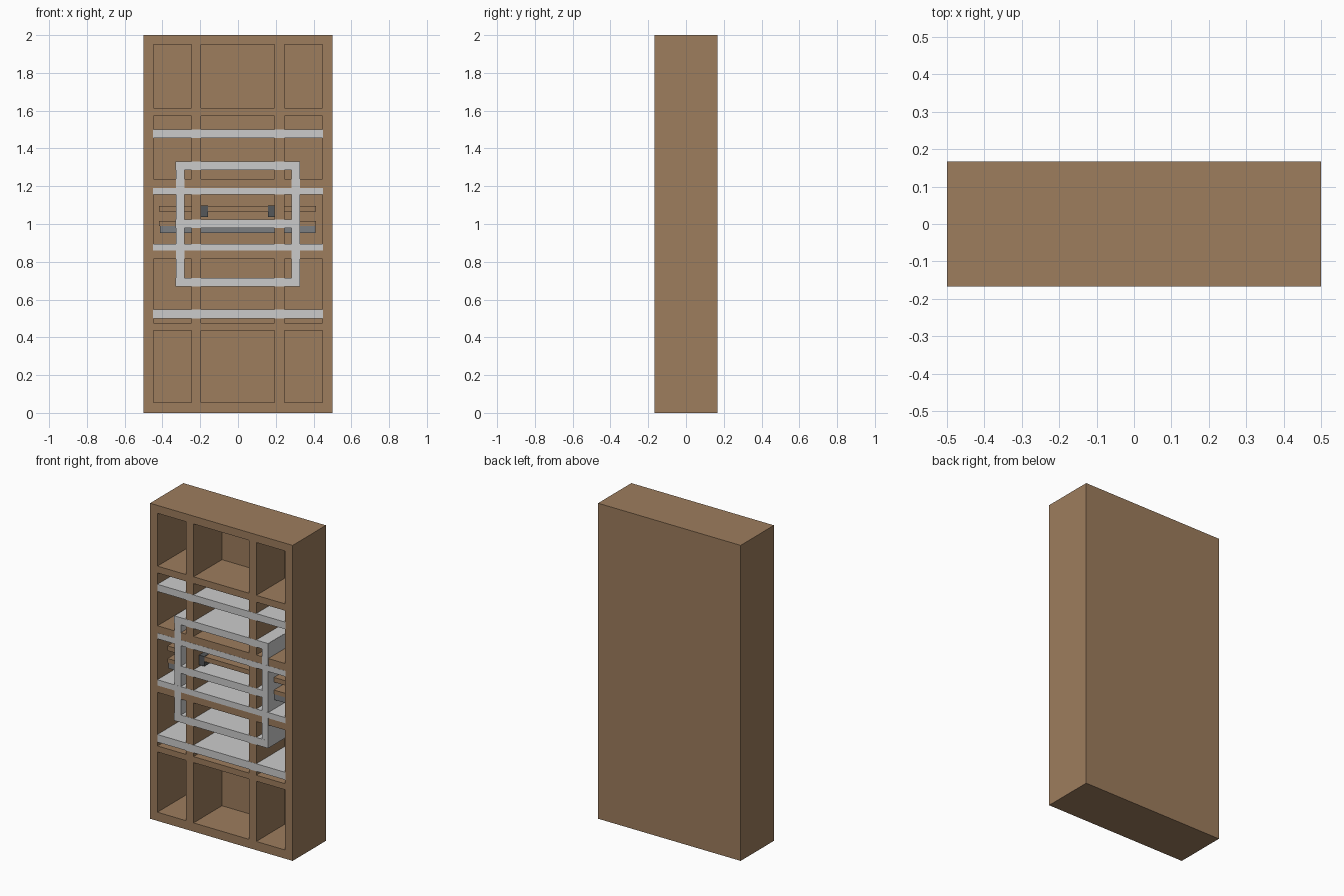
import bpy

if "Cube" in bpy.data.objects:
    bpy.data.objects.remove(bpy.data.objects["Cube"])


def material(name, rgb):
    m = bpy.data.materials.new(name)
    m.diffuse_color = (*rgb, 1)
    m.use_nodes = True
    m.node_tree.nodes["Principled BSDF"].inputs["Base Color"].default_value = m.diffuse_color
    return m


WOOD = material("wood", (0.34, 0.205, 0.11))
IRON = material("iron", (0.20, 0.21, 0.22))
DARK_IRON = material("dark_iron", (0.09, 0.095, 0.10))


def box(name, x, y, z, mat=None):
    """Box from (min, max) pairs."""
    bpy.ops.mesh.primitive_cube_add(
        size=1, location=[(a + b) / 2 for a, b in (x, y, z)])
    o = bpy.context.object
    o.name = name
    o.scale = [b - a for a, b in (x, y, z)]
    bpy.ops.object.transform_apply(location=False, scale=True)
    if mat:
        o.data.materials.append(mat)
    return o


def cut(target, cutters):
    """Carve each cutter out of the target, then drop it."""
    for c in cutters:
        mod = target.modifiers.new("opening", 'BOOLEAN')
        mod.operation = 'DIFFERENCE'
        mod.solver = 'EXACT'
        mod.object = c
        bpy.context.view_layer.objects.active = target
        bpy.ops.object.modifier_apply(modifier=mod.name)
        bpy.data.objects.remove(c, do_unlink=True)


D = 1 / 6            # half depth
BACK = 0.118         # front of the back wall
FRONT = -D - 0.0008  # grey faces sit just proud of the wood

# Tall wooden cabinet with a grid of open compartments
cabinet = box("cabinet", (-0.5, 0.5), (-D, D), (0, 2), WOOD)
columns = [(-0.448, -0.247), (-0.195, 0.193), (0.245, 0.448)]
rows = [(0.055, 0.437), (0.475, 0.815), (0.86, 1.19), (1.237, 1.572), (1.615, 1.95)]
cut(cabinet, [box("opening", c, (-0.3, BACK), r) for c in columns for r in rows])

# Wide square shelf unit set into the cabinet
for i, z in enumerate([(0.5, 0.548), (0.859, 0.895), (1.155, 1.191), (1.455, 1.5)]):
    box(f"wide_shelf_{i + 1}", (-0.449, 0.449), (FRONT, BACK + 0.02), z)
for s, side in ((-1, "left"), (1, "right")):
    box(f"wide_unit_{side}_side", sorted((s * 0.451, s * 0.499)), (-0.165, 0.165), (0.5, 1.5))
box("wide_unit_back", (-0.499, 0.499), (BACK + 0.002, 0.165), (0.5, 1.5))

# Small square shelf unit with one middle shelf
for i, z in enumerate([(0.668, 0.715), (0.98, 1.025), (1.287, 1.332)]):
    box(f"small_shelf_{i + 1}", (-0.33, 0.328), (FRONT + 0.0002, BACK + 0.02), z)
for s, side in ((-1, "left"), (1, "right")):
    box(f"small_unit_{side}_side", sorted((s * 0.284, s * 0.329)),
        (FRONT + 0.0003, BACK + 0.02), (0.669, 1.331))

# Low bench stored in the middle row
box("bench_seat", (-0.418, 0.412), (-0.11, 0.06), (0.99, 1.016), WOOD)
box("bench_back_rail", (-0.418, 0.412), (-0.11, -0.05), (1.066, 1.096), WOOD)
box("bench_base", (-0.414, 0.41), (-0.105, 0.055), (0.952, 0.989), IRON)
for s, side in ((-1, "left"), (1, "right")):
    box(f"bench_{side}_post", sorted((s * 0.158, s * 0.24)), (-0.112, -0.04),
        (1.036, 1.098), DARK_IRON)
